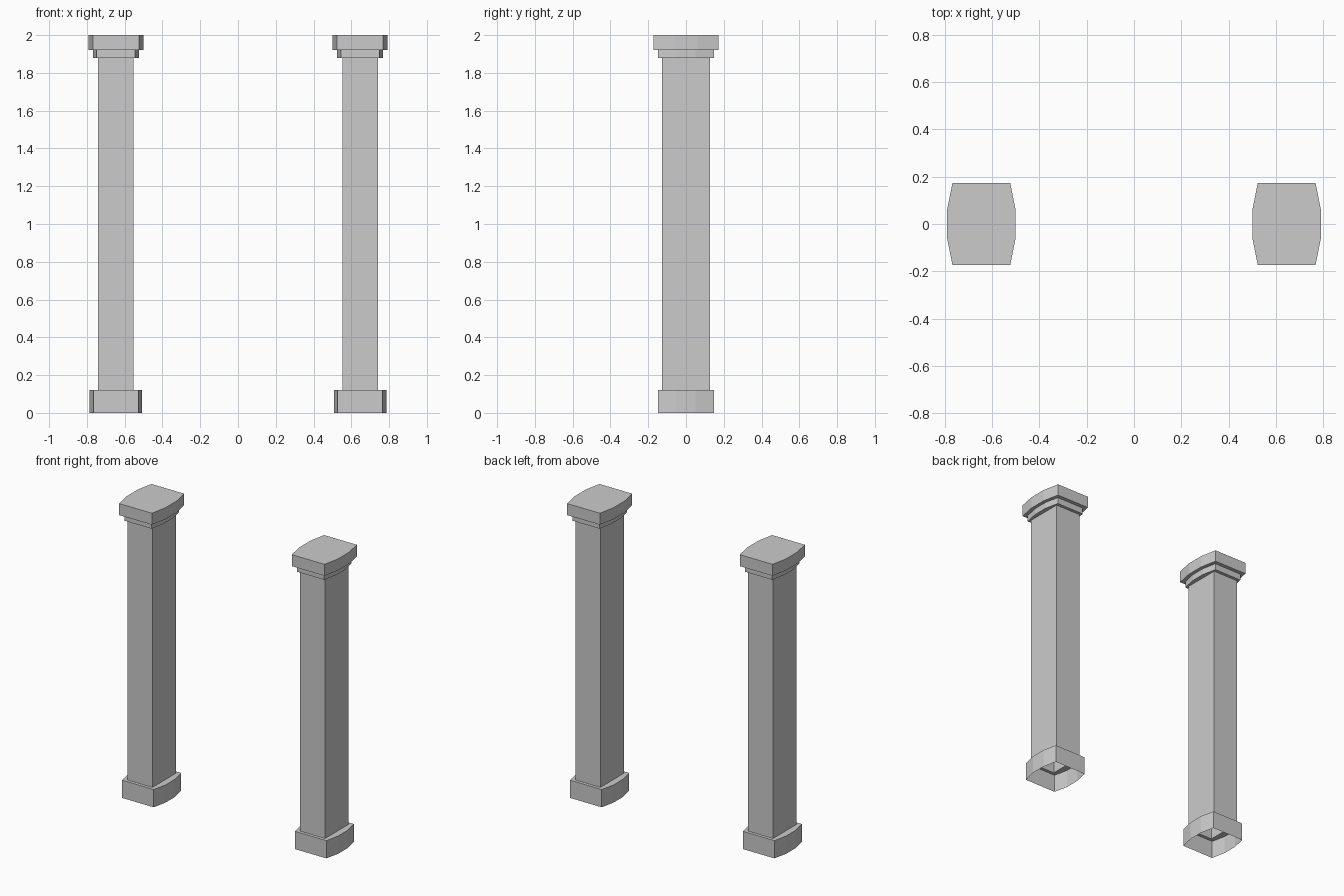
import bpy, bmesh

if "Cube" in bpy.data.objects:
    bpy.data.objects.remove(bpy.data.objects["Cube"])

CX = 0.646  # distance of each column from the centre


def outline(cx, bow, cy, by, z):
    """Eight points: flat front and back, bowed sides in three facets."""
    b = cx + bow
    return [(CX + x, y, z) for x, y in (
        (-cx, -cy), (cx, -cy), (b, -by), (b, by),
        (cx, cy), (-cx, cy), (-b, by), (-b, -by))]


def loft(name, rings, cap=False):
    """Skin a stack of outlines and mirror it to the other column."""
    bm = bmesh.new()
    loops = [[bm.verts.new(p) for p in outline(*r)] for r in rings]
    for lo, hi in zip(loops, loops[1:]):
        for i in range(8):
            j = (i + 1) % 8
            bm.faces.new((lo[i], lo[j], hi[j], hi[i]))
    if cap:
        bm.faces.new(loops[-1])
    mesh = bpy.data.meshes.new(name)
    bm.to_mesh(mesh)
    bm.free()
    obj = bpy.data.objects.new(name, mesh)
    bpy.context.collection.objects.link(obj)
    pivot_mirror = obj.modifiers.new("Mirror", 'MIRROR')
    pivot_mirror.use_axis = (True, False, False)
    pivot_mirror.use_mirror_merge = False
    return obj


shaft = (0.094, 0.0, 0.126, 0.05)
base = (0.118, 0.021, 0.147, 0.05)
neck = (0.102, 0.020, 0.147, 0.05)
slab = (0.1225, 0.0225, 0.173, 0.06)

# Hollow plinth, open underneath, with a ledge up to the shaft
loft("column_base", [base + (0.0,), base + (0.12,), shaft + (0.12,)])

# Hollow rectangular shaft
loft("column_shaft", [shaft + (0.12,), shaft + (1.88,)])

# Stepped capital with a closed top
loft("column_capital", [shaft + (1.88,), neck + (1.88,), neck + (1.922,),
                        slab + (1.922,), slab + (2.0,)], cap=True)
